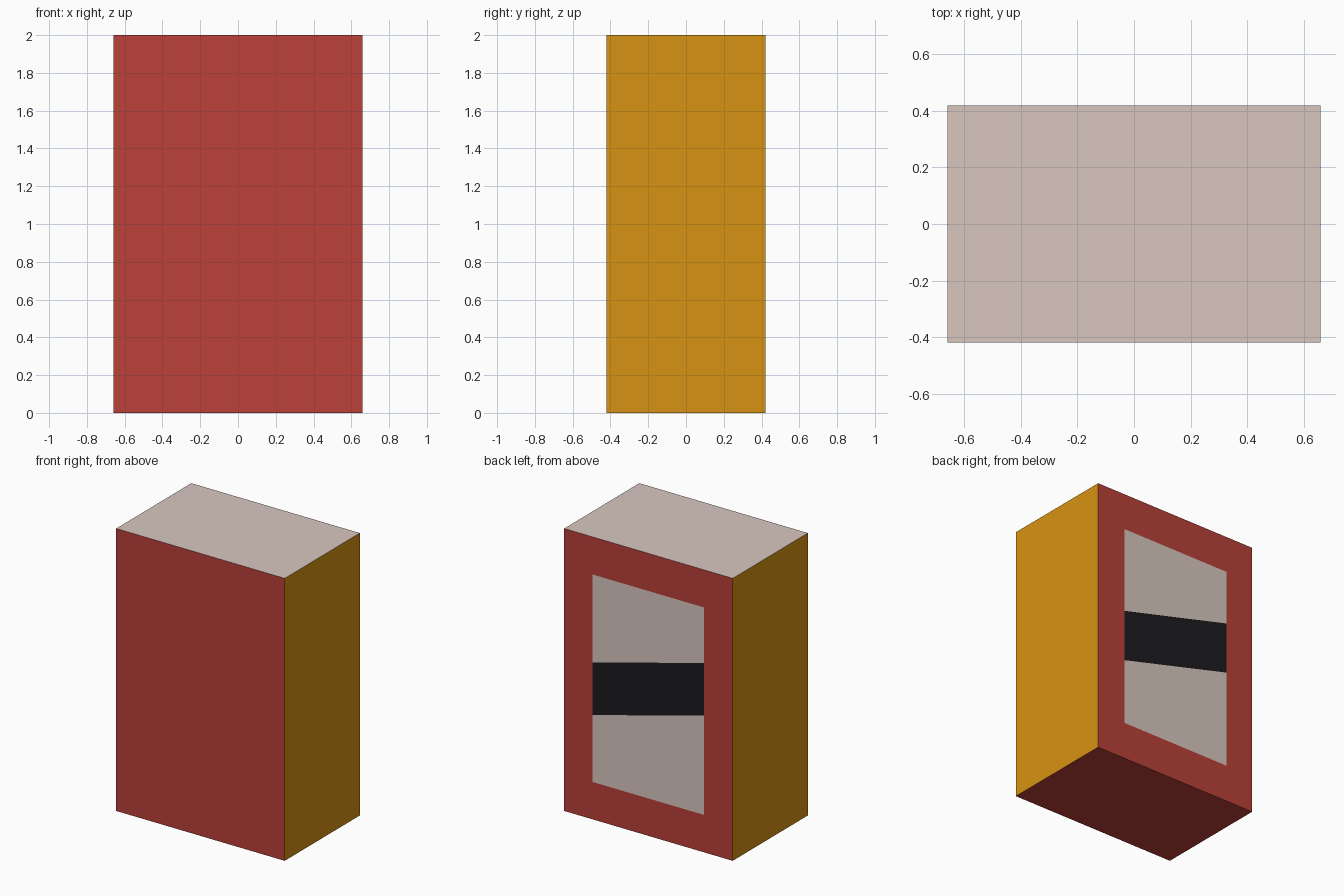
import bpy, bmesh

if "Cube" in bpy.data.objects:
    bpy.data.objects.remove(bpy.data.objects["Cube"])

W, D, H = 0.66, 0.42, 2.0   # half width, half depth, height


def material(name, rgb):
    m = bpy.data.materials.new(name)
    m.diffuse_color = (*rgb, 1)
    m.use_nodes = True
    m.node_tree.nodes["Principled BSDF"].inputs["Base Color"].default_value = m.diffuse_color
    return m


red = material("red", (0.49, 0.052, 0.04))
orange = material("orange", (0.68, 0.29, 0.006))
cream = material("cream", (0.69, 0.57, 0.52))
dark = material("dark", (0.012, 0.011, 0.013))


def add_object(name, bm, mats):
    me = bpy.data.meshes.new(name)
    bm.to_mesh(me)
    bm.free()
    for m in mats:
        me.materials.append(m)
    ob = bpy.data.objects.new(name, me)
    bpy.context.collection.objects.link(ob)
    return ob


def back_sheet(name, corners, y, mat):
    """Flat sheet on the back face; corners (x, z) run from +x bottom to -x bottom, then up."""
    bm = bmesh.new()
    face = bm.faces.new([bm.verts.new((x, y, z)) for x, z in corners])
    face.normal_update()
    if face.normal.y < 0:
        face.normal_flip()
    return add_object(name, bm, [mat])


# Box body: red front, back and base, orange sides, cream top
bm = bmesh.new()
bmesh.ops.create_cube(bm, size=1)
for v in bm.verts:
    v.co = (v.co.x * 2 * W, v.co.y * 2 * D, (v.co.z + 0.5) * H)
bm.normal_update()
for f in bm.faces:
    if abs(f.normal.x) > 0.5:
        f.material_index = 1
    elif f.normal.z > 0.5:
        f.material_index = 2
add_object("box_body", bm, [red, orange, cream])

# Cream panel on the back, crossed by a slanted dark band
P = 0.437
back_sheet("back_panel", [(P, 0.266), (-P, 0.266), (-P, 1.735), (P, 1.735)], D + 0.002, cream)
back_sheet("back_band", [(P, 0.74), (-P, 0.97), (-P, 1.342), (P, 1.114)], D + 0.004, dark)
